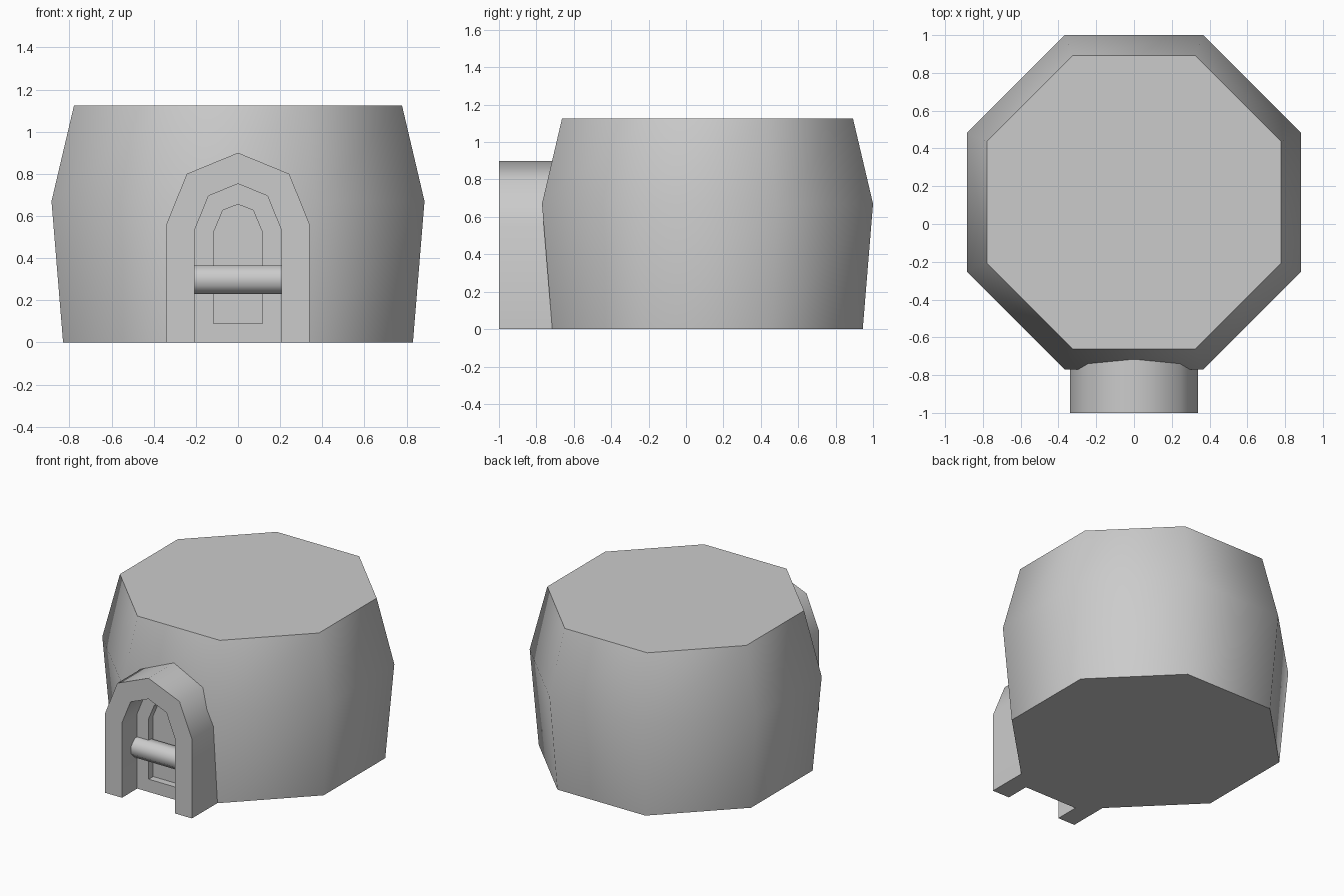
import bpy
import bmesh
import math

if "Cube" in bpy.data.objects:
    bpy.data.objects.remove(bpy.data.objects["Cube"])


def finish(name, bm):
    """Turn a bmesh into a named object, smooth except at sharp edges."""
    bmesh.ops.recalc_face_normals(bm, faces=bm.faces[:])
    mesh = bpy.data.meshes.new(name)
    bm.to_mesh(mesh)
    bm.free()
    obj = bpy.data.objects.new(name, mesh)
    bpy.context.collection.objects.link(obj)
    bpy.ops.object.select_all(action='DESELECT')
    obj.select_set(True)
    bpy.context.view_layer.objects.active = obj
    bpy.ops.object.shade_smooth_by_angle(angle=math.radians(60))
    return obj


def mirrored(half):
    """Complete a left half profile (x, z), ending at its apex on x = 0."""
    return half + [(-x, z) for x, z in reversed(half[:-1])]


def loft(bm, rings):
    """Skin consecutive closed rings and return their vertices."""
    loops = [[bm.verts.new(p) for p in ring] for ring in rings]
    for a, b in zip(loops, loops[1:]):
        n = len(a)
        for i in range(n):
            j = (i + 1) % n
            bm.faces.new((a[i], a[j], b[j], b[i]))
    bm.faces.new(loops[0])
    bm.faces.new(loops[-1])


def prism(name, profile, y0, y1):
    bm = bmesh.new()
    loft(bm, [[(x, y, z) for x, z in profile] for y in (y0, y1)])
    return finish(name, bm)


def frame(name, outer, inner, y0, y1, closed):
    """Frame between two profiles of equal length, with depth y0 to y1."""
    bm = bmesh.new()
    sections = [[bm.verts.new((x, y, z)) for (x, z), y in
                 ((o, y0), (i, y0), (i, y1), (o, y1))]
                for o, i in zip(outer, inner)]
    following = sections[1:] + (sections[:1] if closed else [])
    for a, b in zip(sections, following):
        for k in range(4):
            m = (k + 1) % 4
            bm.faces.new((a[k], a[m], b[m], b[k]))
    if not closed:
        bm.faces.new(sections[0])
        bm.faces.new(sections[-1])
    return finish(name, bm)


# Barrel-shaped octagonal body
def octagon(apothem, z, cy=0.115):
    r = apothem / math.cos(math.pi / 8)
    angles = [math.pi / 8 + k * math.pi / 4 for k in range(8)]
    return [(r * math.cos(a), cy + r * math.sin(a), z) for a in angles]


bm = bmesh.new()
loft(bm, [octagon(0.83, 0), octagon(0.885, 0.67), octagon(0.778, 1.125)])
finish("body", bm)

# Doorway arch, recessed door frame and door panel
outer = mirrored([(-0.34, 0), (-0.34, 0.56), (-0.243, 0.80), (0, 0.90)])
inner = mirrored([(-0.207, 0), (-0.207, 0.53), (-0.14, 0.695), (0, 0.753)])
panel = mirrored([(-0.117, 0.09), (-0.117, 0.52), (-0.072, 0.627), (0, 0.655)])
frame("doorway_arch", outer, inner, -1.0, -0.65, closed=False)
frame("door_frame", inner, panel, -0.83, -0.65, closed=True)
prism("door_panel", inner, -0.78, -0.65)

# Crossbar half sunk into the door
bm = bmesh.new()
r = 0.0675 / math.cos(math.pi / 8)
ring = [(-0.83 + r * math.cos(a), 0.298 + r * math.sin(a))
        for a in [math.pi / 8 + k * math.pi / 4 for k in range(8)]]
loft(bm, [[(x, y, z) for y, z in ring] for x in (-0.207, 0.207)])
finish("door_crossbar", bm)
